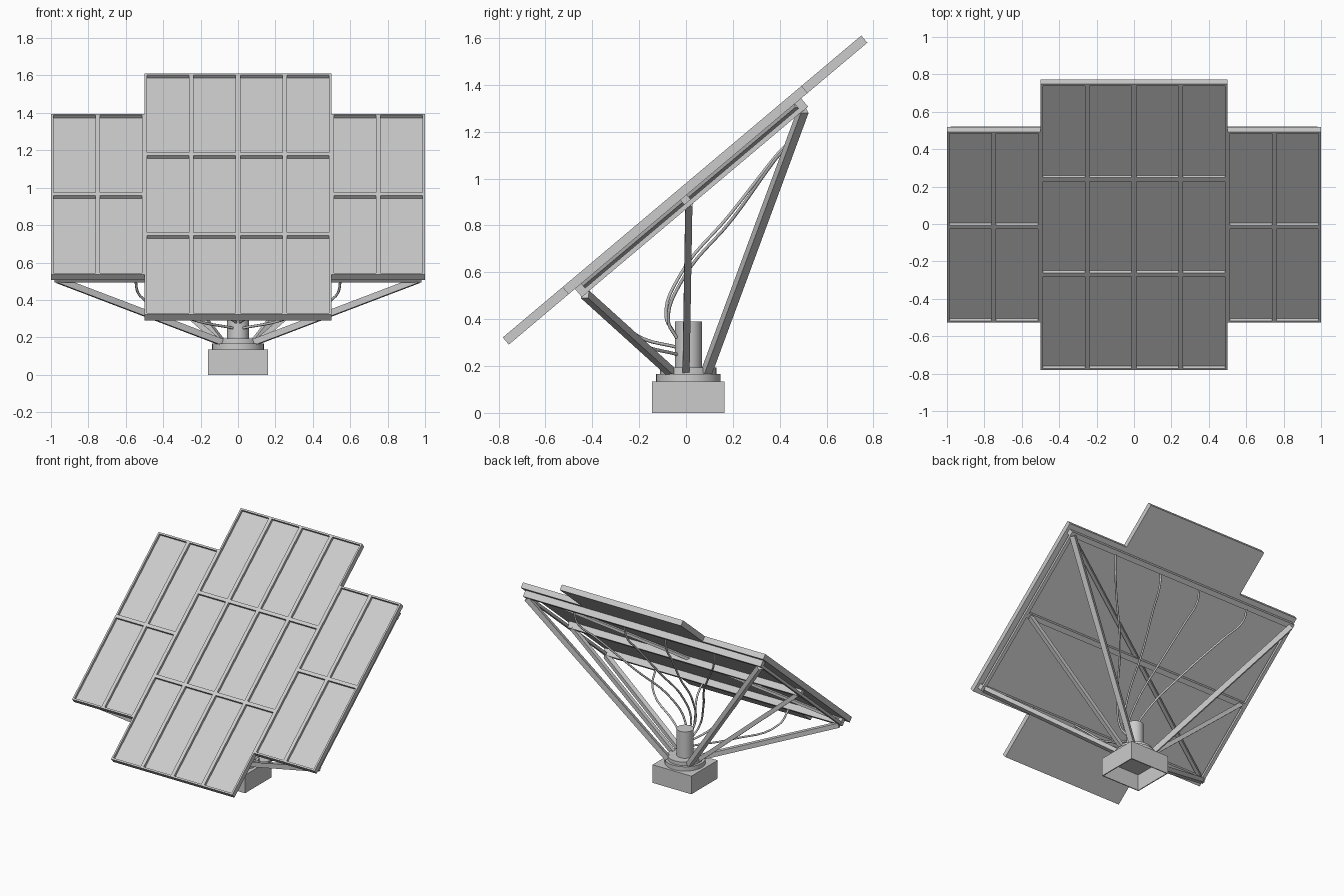
import bpy, bmesh, math
from mathutils import Matrix, Vector

if "Cube" in bpy.data.objects:
    bpy.data.objects.remove(bpy.data.objects["Cube"])

# Panel space: x across, y up the slope, z out of the lit face
TILT = Matrix.Translation((0, -0.017, 0.966)) @ Matrix.Rotation(math.radians(40.1), 4, 'X')


def finish(bm, name, matrix=Matrix()):
    bmesh.ops.recalc_face_normals(bm, faces=bm.faces)
    me = bpy.data.meshes.new(name)
    bm.to_mesh(me)
    bm.free()
    ob = bpy.data.objects.new(name, me)
    ob.matrix_world = matrix
    bpy.context.collection.objects.link(ob)
    return ob


def box(name, center, size, matrix=Matrix()):
    bm = bmesh.new()
    bmesh.ops.create_cube(bm, size=1, matrix=Matrix.Translation(center) @ Matrix.Diagonal((*size, 1)))
    return finish(bm, name, matrix)


def bar(name, a, b, width, height):
    """Rectangular tube between two points."""
    a, b = Vector(a), Vector(b)
    m = Matrix.Translation((a + b) / 2) @ (b - a).to_track_quat('Z', 'Y').to_matrix().to_4x4()
    return box(name, (0, 0, 0), (width, height, (b - a).length), m)


def disc(name, r, z0, z1):
    bm = bmesh.new()
    bmesh.ops.create_cone(bm, cap_ends=True, segments=32, radius1=r, radius2=r, depth=z1 - z0,
                          matrix=Matrix.Translation((0, 0.01, (z0 + z1) / 2)))
    ob = finish(bm, name)
    bpy.context.view_layer.objects.active = ob
    ob.select_set(True)
    bpy.ops.object.shade_smooth_by_angle()
    ob.select_set(False)


def panel(name, cx, cols, rows):
    """Slab of tiles, each 0.25 x 0.667, with a recessed cell."""
    w, h = 0.25, 2 / 3
    bm = bmesh.new()
    for i in range(cols):
        for j in range(rows):
            x, y = cx + (i - cols / 2) * w, (j - rows / 2) * h
            bm.faces.new([bm.verts.new((x + a * w, y + b * h, 0))
                          for a, b in ((0, 0), (1, 0), (1, 1), (0, 1))])
    bmesh.ops.remove_doubles(bm, verts=bm.verts, dist=1e-4)
    tiles = list(bm.faces)
    rim = [e for e in bm.edges if e.is_boundary]
    # sides and underside
    ext = bmesh.ops.extrude_edge_only(bm, edges=rim)['geom']
    bmesh.ops.translate(bm, verts=[g for g in ext if isinstance(g, bmesh.types.BMVert)], vec=(0, 0, -0.04))
    bmesh.ops.contextual_create(bm, geom=[g for g in ext if isinstance(g, bmesh.types.BMEdge)])
    # recessed cells
    bmesh.ops.inset_individual(bm, faces=tiles, thickness=0.0175)
    for f in bmesh.ops.extrude_discrete_faces(bm, faces=tiles)['faces']:
        bmesh.ops.translate(bm, verts=f.verts, vec=(0, 0, -0.02))
    return finish(bm, name, TILT)


def cable(name, pts):
    cu = bpy.data.curves.new(name, 'CURVE')
    cu.dimensions = '3D'
    cu.bevel_depth = 0.007
    cu.bevel_resolution = 2
    cu.resolution_u = 6
    cu.use_fill_caps = True
    sp = cu.splines.new('BEZIER')
    sp.bezier_points.add(len(pts) - 1)
    for p, co in zip(sp.bezier_points, pts):
        p.co = co
        p.handle_left_type = p.handle_right_type = 'AUTO'
    bpy.context.collection.objects.link(bpy.data.objects.new(name, cu))


# Panels
panel("center_panel", 0, 4, 3)
panel("left_wing_panel", -0.75, 2, 2)
panel("right_wing_panel", 0.75, 2, 2)

# Support frame under the panels
for label, y, half in (("lower", -0.613, 0.98), ("middle", -0.025, 0.96), ("upper", 0.613, 0.98)):
    box(label + "_cross_beam", (0, y, -0.063), (2 * half, 0.036, 0.046), TILT)
for side, s in (("left", -1), ("right", 1)):
    box(side + "_frame_rail", (s * 0.965, 0, -0.075), (0.025, 1.2, 0.02), TILT)
bar("diagonal_brace", TILT @ Vector((0.95, 0.6, -0.052)), TILT @ Vector((-0.95, -0.6, -0.052)), 0.025, 0.02)

# Pedestal: box open underneath, turntable and hub
bm = bmesh.new()
bmesh.ops.create_cube(bm, size=1, matrix=Matrix.Translation((0, 0.01, 0.0675))
                      @ Matrix.Diagonal((0.32, 0.31, 0.135, 1)))
floor = min(bm.faces, key=lambda f: f.calc_center_median().z)
bmesh.ops.inset_individual(bm, faces=[floor], thickness=0.01)
top = bmesh.ops.extrude_discrete_faces(bm, faces=[floor])['faces'][0]
bmesh.ops.translate(bm, verts=top.verts, vec=(0, 0, 0.12))
finish(bm, "base_box")
disc("turntable_lower", 0.138, 0.135, 0.167)
disc("turntable_upper", 0.12, 0.167, 0.193)
disc("hub_post", 0.058, 0.19, 0.39)

# Struts and cables, mirrored
for side, s in (("left", -1), ("right", 1)):
    for label, foot, tip, w in (
            ("lower", (0.09, -0.065, 0.175), (0.96, -0.613, -0.085), 0.034),
            ("middle", (0.1, 0, 0.175), (0.93, -0.025, -0.075), 0.03),
            ("upper", (0.09, 0.088, 0.175), (0.96, 0.605, -0.085), 0.036)):
        bar(f"{side}_{label}_strut", (s * foot[0], foot[1], foot[2]),
            TILT @ Vector((s * tip[0], tip[1], tip[2])), w, w)
    for label, x, d in (("outer", 0.58, 0), ("inner", 0.17, 0.02)):
        up = ((.05, -.04, .32), (.1, -.075, .39), (.22, -.02, .56), (.5, .2, .83),
              (.82, .38, 1.08), (.97, .475, 1.2), (1, .495, 1.3))
        low = ((.05, -.04, .25), (.42, -.2, .295), (.9, -.35, .42), (.95, -.43, .52))
        cable(f"{side}_{label}_upper_cable", [(s * x * f, y - d / 2, z + d * (z < 1)) for f, y, z in up])
        cable(f"{side}_{label}_lower_cable", [(s * x * f, y, z + d * 1.5 * (z < .5)) for f, y, z in low])
